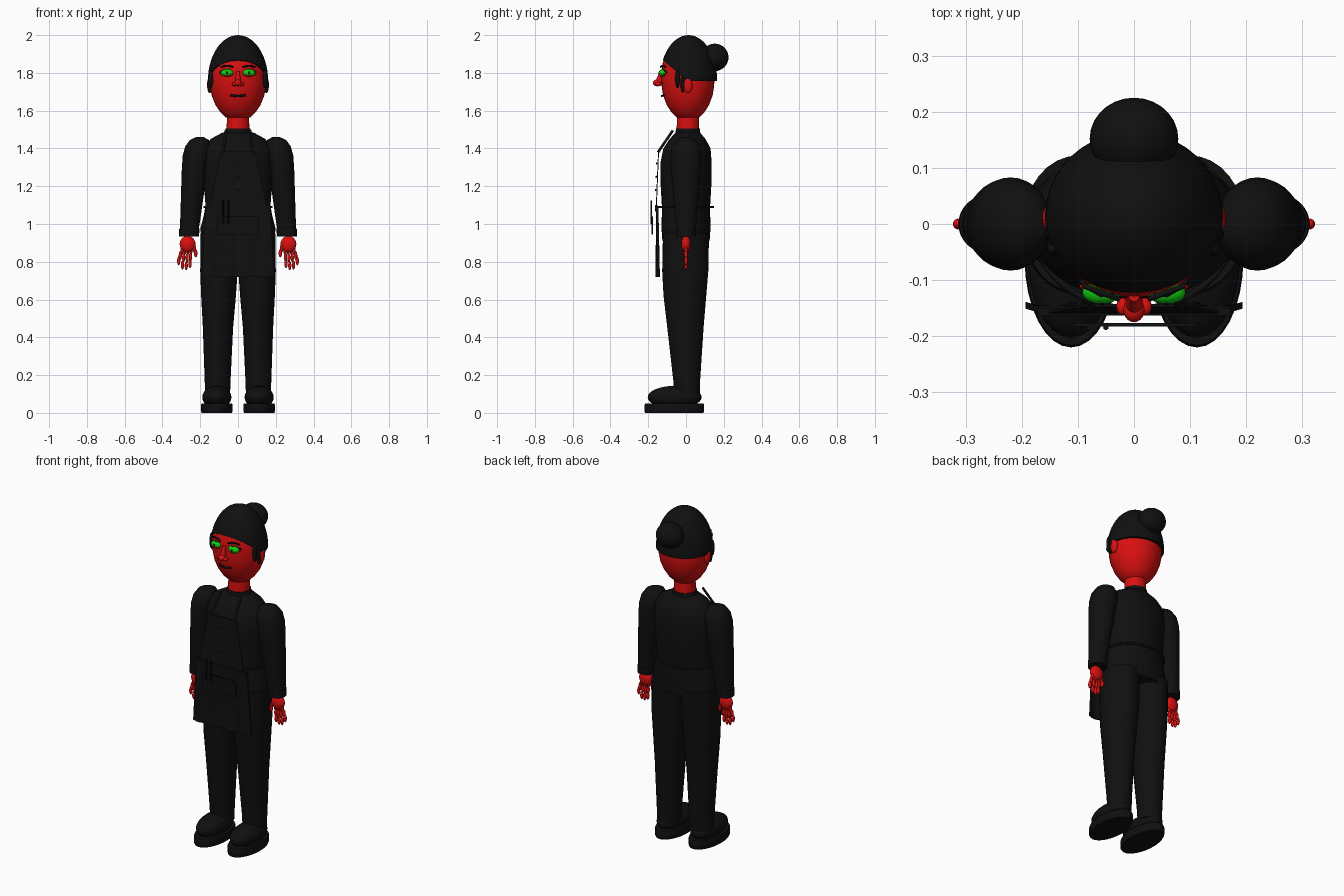
import bpy, bmesh, math
from mathutils import Vector

cube = bpy.data.objects.get("Cube")
if cube:
    bpy.data.objects.remove(cube, do_unlink=True)


def material(name, color):
    m = bpy.data.materials.new(name)
    m.use_nodes = True
    m.diffuse_color = (*color, 1)
    m.node_tree.nodes["Principled BSDF"].inputs["Base Color"].default_value = (*color, 1)
    return m


BLACK = material("black cloth", (0.005, 0.005, 0.005))
RED = material("red skin", (0.7, 0.005, 0.005))
GREEN = material("green eyes", (0.005, 0.6, 0.005))


def finish(name, bm, mat):
    bmesh.ops.recalc_face_normals(bm, faces=bm.faces)
    mesh = bpy.data.meshes.new(name)
    bm.to_mesh(mesh)
    bm.free()
    mesh.materials.append(mat)
    ob = bpy.data.objects.new(name, mesh)
    bpy.context.collection.objects.link(ob)
    bpy.ops.object.select_all(action='DESELECT')
    ob.select_set(True)
    bpy.context.view_layer.objects.active = ob
    bpy.ops.object.shade_smooth_by_angle(angle=math.radians(40))
    return ob


def loft(name, rings, mat, n=32):
    """Skin elliptical rings given as (x, y, z, rx, ry) and cap both ends."""
    bm = bmesh.new()
    loops = []
    for x, y, z, rx, ry in rings:
        loops.append([bm.verts.new((x + rx * math.cos(a), y + ry * math.sin(a), z))
                      for a in (2 * math.pi * i / n for i in range(n))])
    for low, high in zip(loops, loops[1:]):
        for i in range(n):
            j = (i + 1) % n
            bm.faces.new((low[i], low[j], high[j], high[i]))
    bm.faces.new(loops[0])
    bm.faces.new(loops[-1])
    return finish(name, bm, mat)


def ellipsoid(name, pos, radii, mat, n=20):
    bm = bmesh.new()
    bmesh.ops.create_uvsphere(bm, u_segments=n, v_segments=n // 2 + 2, radius=1)
    bmesh.ops.scale(bm, vec=radii, verts=bm.verts)
    bmesh.ops.translate(bm, vec=pos, verts=bm.verts)
    return finish(name, bm, mat)


def tube(name, points, r, mat, closed=False):
    cu = bpy.data.curves.new(name, 'CURVE')
    cu.dimensions = '3D'
    cu.bevel_depth = r
    cu.bevel_resolution = 2
    cu.use_fill_caps = True
    sp = cu.splines.new('POLY')
    sp.points.add(len(points) - 1)
    for p, co in zip(sp.points, points):
        p.co = (*co, 1)
    sp.use_cyclic_u = closed
    cu.materials.append(mat)
    ob = bpy.data.objects.new(name, cu)
    bpy.context.collection.objects.link(ob)
    bpy.ops.object.select_all(action='DESELECT')
    ob.select_set(True)
    bpy.context.view_layer.objects.active = ob
    bpy.ops.object.convert(target='MESH')
    return ob


def panel(name, low, high, thick, ripple, mat, n=28):
    """Cloth panel between two (half width, y, z) edges, rippling more at the hem."""
    bm = bmesh.new()
    rows = []
    for k in range(7):
        t = k / 6
        w, y, z = (a + (b - a) * t for a, b in zip(low, high))
        rows.append([bm.verts.new((w * u, y + ripple * (1 - t) * math.cos(12 * u), z))
                     for u in (2 * i / n - 1 for i in range(n + 1))])
    for a, b in zip(rows, rows[1:]):
        for i in range(n):
            bm.faces.new((a[i], a[i + 1], b[i + 1], b[i]))
    back = bmesh.ops.extrude_face_region(bm, geom=bm.faces[:])["geom"]
    bmesh.ops.translate(bm, vec=(0, thick, 0),
                        verts=[v for v in back if isinstance(v, bmesh.types.BMVert)])
    return finish(name, bm, mat)


# Head, neck and face
loft("head", [(0, 0.01, z, r, r * 0.94) for z, r in (
    (1.555, .035), (1.565, .065), (1.59, .092), (1.63, .119), (1.68, .139), (1.73, .148),
    (1.79, .15), (1.85, .143), (1.90, .122), (1.95, .08), (1.97, .03))], RED)
loft("neck", [(0, .01, 1.46, .062, .06), (0, .01, 1.58, .058, .058)], RED)
loft("nose_bridge", [(0, -.146, 1.735, .018, .022), (0, -.14, 1.77, .013, .016),
                     (0, -.126, 1.81, .010, .012)], RED, 16)
ellipsoid("nose_tip", (0, -.153, 1.747), (.019, .022, .018), RED)
tube("mouth", [(.04 * u, -.127 + .008 * u * u, 1.678 + .004 * u * u)
               for u in (i / 5 - 1 for i in range(11))], .006, BLACK)

# Hair cap trimmed along a sloping hairline and a level nape
bm = bmesh.new()
bmesh.ops.create_uvsphere(bm, u_segments=40, v_segments=28, radius=1)
bmesh.ops.scale(bm, vec=(.159, .152, .24), verts=bm.verts)
bmesh.ops.translate(bm, vec=(0, .013, 1.76), verts=bm.verts)
for point, normal in (((0, 0, 1.757), (0, 0, 1)), ((0, -.13, 1.875), (0, .87, 1))):
    cut = bmesh.ops.bisect_plane(bm, geom=bm.verts[:] + bm.edges[:] + bm.faces[:], dist=1e-5,
                                 plane_co=point, plane_no=Vector(normal).normalized(),
                                 clear_inner=True)
    edges = [e for e in cut["geom_cut"] if isinstance(e, bmesh.types.BMEdge)]
    bmesh.ops.holes_fill(bm, edges=edges)
finish("hair_cap", bm, BLACK)
ellipsoid("hair_bun", (0, .152, 1.882), (.079, .073, .073), BLACK, 28)

# Torso, collar and belt
loft("blouse", [(0, y, z, rx, ry) for y, z, rx, ry in (
    (0, .91, .195, .125), (0, .98, .198, .13), (0, 1.05, .18, .128), (0, 1.10, .172, .128),
    (0, 1.20, .18, .134), (0, 1.32, .188, .136), (.005, 1.40, .182, .125),
    (.008, 1.45, .145, .095), (.01, 1.48, .09, .068), (.01, 1.49, .06, .05))], BLACK, 40)
loft("collar", [(0, .01, 1.465, .075, .068), (0, .01, 1.505, .066, .063)], BLACK)
tube("apron_tie", [(.178 * math.cos(a), -.004 + .148 * math.sin(a), 1.09)
                   for a in (math.tau * i / 40 for i in range(40))], .006, BLACK, True)

# Apron with pocket and pens
panel("apron_skirt", (.193, -.156, .72), (.17, -.158, 1.085), .012, .006, BLACK)
panel("apron_bib", (.155, -.16, 1.08), (.09, -.148, 1.385), .005, 0, BLACK)
panel("apron_waistband", (.172, -.163, 1.065), (.172, -.163, 1.1), .012, 0, BLACK)
panel("apron_pocket", (.11, -.183, .945), (.11, -.183, 1.04), .007, 0, BLACK)
for x in (-.08, -.05):
    loft("pen", [(x, -.184, 1.0, .005, .005), (x, -.184, 1.125, .005, .005)], BLACK, 10)
for z in (1.18, 1.25, 1.32):
    ellipsoid("button", (0, -.165 + .04 * (z - 1.08), z), (.006, .004, .006), BLACK, 10)

# Paired parts
for side, s in (("left", 1), ("right", -1)):
    # Eye, brow, nostril, ear and side locks
    ellipsoid(side + "_eye", (s * .058, -.122, 1.80), (.034, .021, .02), GREEN)
    ellipsoid(side + "_pupil", (s * .058, -.1415, 1.80), (.006, .003, .009), BLACK, 12)
    for lid, z, mat in (("lower_lid", 1.783, RED), ("lashes", 1.817, BLACK)):
        out = -.135 if mat is RED else -.127
        tube(f"{side}_{lid}", [(s * (.058 + .036 * u), out + .013 * u * u + .012 * max(u, 0),
                                z + (1.80 - z) * u * u * .8)
                               for u in (i / 5 - 1 for i in range(11))], .004, mat)
    tube(side + "_brow", [(s * (.058 + .032 * u), -.122 + .012 * u, 1.838 - .007 * u * u)
                          for u in (-1, -.5, 0, .5, 1)], .005, BLACK)
    ellipsoid(side + "_nostril", (s * .02, -.147, 1.74), (.012, .016, .011), RED, 14)
    ellipsoid(side + "_ear", (s * .15, .01, 1.735), (.014, .024, .042), RED)
    ellipsoid(side + "_front_lock", (s * .143, -.045, 1.77), (.013, .013, .05), BLACK, 14)
    ellipsoid(side + "_rear_lock", (s * .151, -.018, 1.74), (.010, .011, .045), BLACK, 14)

    # Apron strap
    tube(side + "_strap", [(s * .08, -.148, 1.38), (s * .064, -.07, 1.495)], .007, BLACK)

    # Puffed sleeve and cuff
    loft(side + "_sleeve", [(s * x, 0, z, rx, ry) for x, z, rx, ry in (
        (.26, .94, .047, .047), (.253, 1.02, .053, .056), (.242, 1.15, .06, .068),
        (.23, 1.28, .068, .079), (.22, 1.36, .073, .083), (.212, 1.41, .068, .076),
        (.205, 1.445, .05, .053), (.202, 1.46, .02, .022))], BLACK)
    loft(side + "_cuff", [(s * .26, 0, .935, .053, .052), (s * .257, 0, .975, .054, .053)], BLACK)

    # Hand with jointed fingers and thumb
    ellipsoid(side + "_palm", (s * .267, 0, .893), (.042, .025, .044), RED)
    for i, tip in enumerate((.775, .765, .768, .79)):
        for k in range(3):
            t = k / 2
            x = .249 + .016 * i + t * (.005 + .004 * i)
            z = .862 + t * (tip + .015 - .862)
            ellipsoid(f"{side}_finger", (s * x, 0, z), (.009, .01, .024), RED, 10)
    for x, z in ((.231, .87), (.224, .845)):
        ellipsoid(side + "_thumb", (s * x, -.004, z), (.010, .011, .022), RED, 10)

    # Trouser leg
    loft(side + "_trouser_leg", [(s * x, y, z, rx, ry) for x, y, z, rx, ry in (
        (.108, .005, .09, .066, .068), (.108, .004, .16, .068, .07), (.106, -.003, .45, .08, .096),
        (.103, -.006, .62, .092, .113), (.101, -.004, .75, .099, .122),
        (.1, 0, .95, .098, .122))], BLACK)

    # Shoe and sole
    ellipsoid(side + "_shoe", (s * .112, -.06, .083), (.077, .143, .06), BLACK, 28)
    loft(side + "_sole", [(s * .112, -.062, z, rx, ry) for z, rx, ry in (
        (0, .08, .154), (.008, .083, .158), (.042, .083, .158), (.05, .08, .154))], BLACK)
